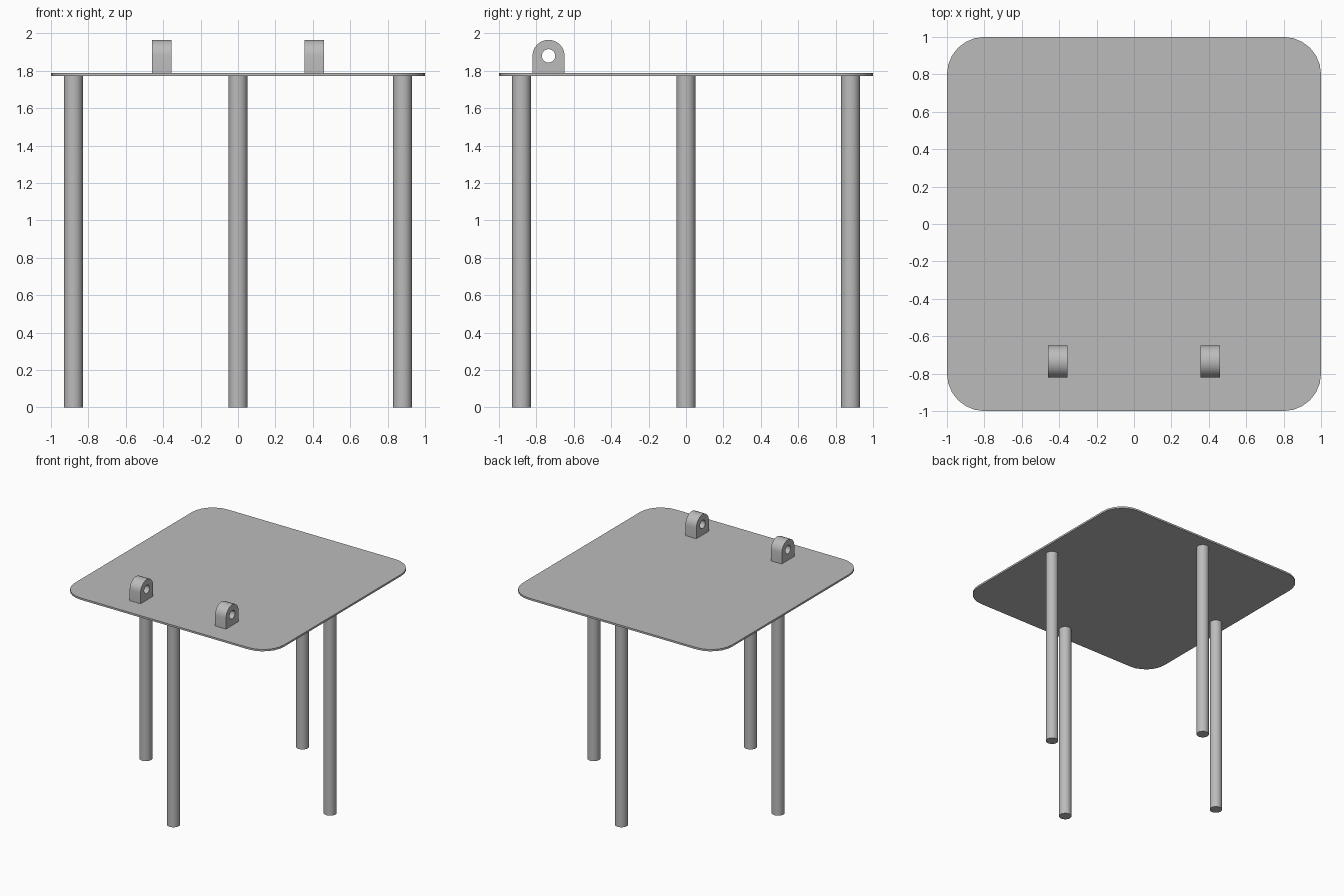
import bpy
import bmesh
from math import sin, cos, pi, radians

cube = bpy.data.objects.get("Cube")
if cube:
    bpy.data.objects.remove(cube, do_unlink=True)

metal = bpy.data.materials.new("plain grey metal")
metal.use_nodes = True
grey = (0.5, 0.5, 0.5, 1)
metal.diffuse_color = grey
metal.node_tree.nodes["Principled BSDF"].inputs["Base Color"].default_value = grey


def arc(cx, cy, r, start, end, steps):
    angles = [radians(start + (end - start) * i / steps) for i in range(steps + 1)]
    return [(cx + r * cos(a), cy + r * sin(a)) for a in angles]


def finish(name, bm):
    bmesh.ops.recalc_face_normals(bm, faces=bm.faces)
    mesh = bpy.data.meshes.new(name)
    bm.to_mesh(mesh)
    bm.free()
    mesh.materials.append(metal)
    obj = bpy.data.objects.new(name, mesh)
    bpy.context.collection.objects.link(obj)
    bpy.ops.object.select_all(action="DESELECT")
    obj.select_set(True)
    bpy.context.view_layer.objects.active = obj
    bpy.ops.object.shade_smooth_by_angle(angle=radians(35))
    return obj


def extrude(bm, faces, offset):
    moved = bmesh.ops.extrude_face_region(bm, geom=faces)["geom"]
    verts = [v for v in moved if isinstance(v, bmesh.types.BMVert)]
    bmesh.ops.translate(bm, verts=verts, vec=offset)


# Thin top with rounded corners
TOP_LOW, TOP_HIGH = 1.772, 1.788
bm = bmesh.new()
outline = []
for i, (sx, sy) in enumerate([(1, 1), (-1, 1), (-1, -1), (1, -1)]):
    outline += arc(sx * 0.8, sy * 0.8, 0.2, 90 * i, 90 * i + 90, 6)
face = bm.faces.new([bm.verts.new((x, y, TOP_LOW)) for x, y in outline])
extrude(bm, [face], (0, 0, TOP_HIGH - TOP_LOW))
finish("table_top", bm)

# Four round legs, one under the middle of each edge
for i, side in enumerate(["left", "back", "right", "front"]):
    bm = bmesh.new()
    bmesh.ops.create_cone(bm, cap_ends=True, segments=24, radius1=0.051,
                          radius2=0.051, depth=TOP_LOW)
    leg = finish(side + "_leg", bm)
    leg.location = (0.88 * cos(i * pi / 2), 0.88 * sin(i * pi / 2), TOP_LOW / 2)

# Two arched lugs with a round hole through them
LUG_Y, LUG_Z, LUG_R, HOLE_R, LUG_W = -0.735, 1.88, 0.086, 0.036, 0.104
for side, x in [("right", -0.408), ("left", 0.408)]:
    bm = bmesh.new()
    x -= LUG_W / 2
    base = TOP_HIGH
    outer = [(LUG_Y + LUG_R, base)] + arc(LUG_Y, LUG_Z, LUG_R, 0, 180, 12)
    outer += [(LUG_Y - LUG_R, base)]
    hole = arc(LUG_Y, LUG_Z, HOLE_R, 0, 345, 23)
    edges = []
    for loop in (outer, hole):
        verts = [bm.verts.new((x, y, z)) for y, z in loop]
        edges += [bm.edges.new((verts[i - 1], verts[i])) for i in range(len(verts))]
    bmesh.ops.triangle_fill(bm, edges=edges, use_beauty=True)
    extrude(bm, bm.faces[:], (LUG_W, 0, 0))
    finish(side + "_lug", bm)
